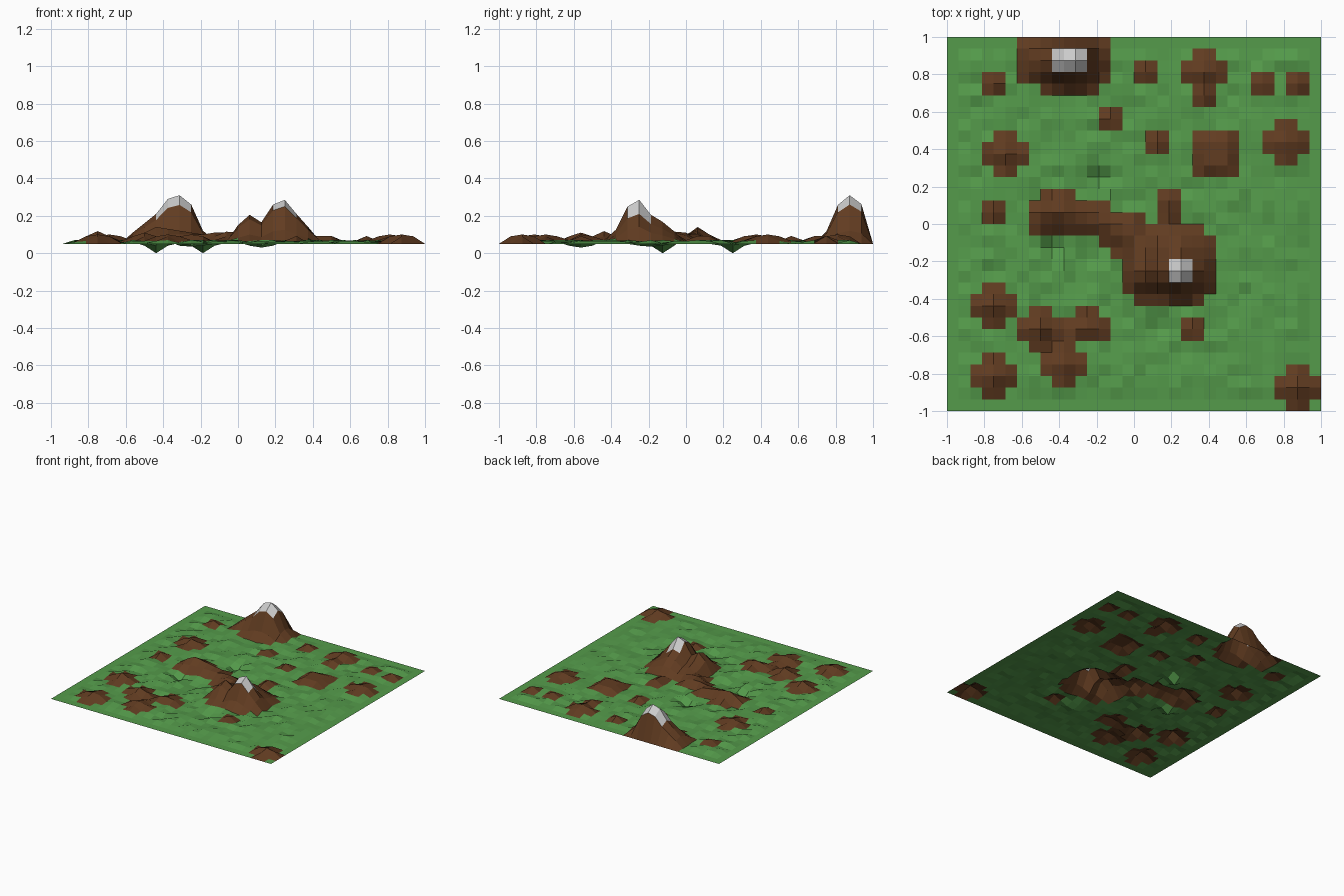
import bpy, bmesh, random

if "Cube" in bpy.data.objects:
    bpy.data.objects.remove(bpy.data.objects["Cube"])

random.seed(7)
N = 16                # half the cells per side
CELL = 1 / N
BASE, ROCK, SNOW = 0.05, 0.085, 0.275


def material(name, rgb):
    m = bpy.data.materials.new(name)
    m.diffuse_color = (*rgb, 1)
    m.use_nodes = True
    m.node_tree.nodes["Principled BSDF"].inputs["Base Color"].default_value = m.diffuse_color
    return m


grass = material("grass", (0.09, 0.33, 0.07))
rock = material("rock", (0.12, 0.045, 0.015))
snow = material("snow", (0.8, 0.8, 0.8))

# Gentle rolling grassland, flat at the border
z = {(i, j): BASE for i in range(-N, N + 1) for j in range(-N, N + 1)}
for i in range(-N + 2, N - 1):
    for j in range(-N + 2, N - 1):
        z[i, j] = BASE + random.choice((0, 0.005, 0.01, 0.015, 0.02))


def lift(i, j, h):
    if abs(i) < N and abs(j) < N:
        z[i, j] = max(z[i, j], h)


# Small single-vertex hills
for i, j in [(-12, 12), (1, 13), (6, 11), (11, 12), (14, 12), (-2, 9), (2, 7),
             (-12, 1), (5, -9), (3, 2), (3, 1)]:
    lift(i, j, 0.092)

# Wider hills, cross shaped
for i, j, h in [(6, 13, .1), (-11, 6, .1), (13, 7, .1), (-12, -7, .118),
                (-8, -9, .11), (-4, -9, .1), (-6, -12, .1), (-12, -13, .1),
                (14, -14, .1)]:
    lift(i, j, h)
    for di, dj in ((1, 0), (-1, 0), (0, 1), (0, -1)):
        if (i + di, j + dj) != (-4, -10):
            lift(i + di, j + dj, 0.09)

# Square plateau
for i in (6, 7, 8):
    for j in (5, 6, 7):
        lift(i, j, 0.092)

# Ridge running from the left into the middle mountain
for j, first, heights in [(2, -7, (.1, .1)),
                          (1, -8, (.11, .14, .13, .12, .11, .1)),
                          (0, -8, (.09, .095, .1, .1, .1, .1, .11, .11, .095)),
                          (-1, -2, (.09, .115, .11)),
                          (-2, -1, (.09, .1))]:
    for k, h in enumerate(heights):
        lift(first + k, j, h)


# Mountains: a profile along x, scaled row by row along y
def mountain(first, profile, rows):
    for j, w in rows.items():
        for k, h in enumerate(profile):
            lift(first + k, j, BASE + (h - BASE) * w)


mountain(-9, (.11, .16, .21, .29, .31, .26, .12),
         {12: .25, 13: .8, 14: 1, 15: .82})
mountain(0, (.15, .205, .165, .26, .285, .21, .14),
         {-6: .32, -5: .85, -4: 1, -3: .66, -2: .5, -1: .28})

# Hollows
for i, j, depth in [(-7, -2, 0), (-3, 4, 0), (2, -9, .03), (-4, -3, .035)]:
    z[i, j] = depth
    for di, dj in ((1, 0), (-1, 0), (0, 1), (0, -1)):
        p = i + di, j + dj
        if z[p] < ROCK:
            z[p] = min(z[p], BASE - 0.01)

# Terrain surface
bm = bmesh.new()
v = {p: bm.verts.new((p[0] * CELL, p[1] * CELL, h)) for p, h in z.items()}
for i in range(-N, N):
    for j in range(-N, N):
        f = bm.faces.new((v[i, j], v[i + 1, j], v[i + 1, j + 1], v[i, j + 1]))
        top = max(c.co.z for c in f.verts)
        f.material_index = 2 if top > SNOW else 1 if top > ROCK else 0
mesh = bpy.data.meshes.new("terrain")
bm.to_mesh(mesh)
bm.free()
for m in (grass, rock, snow):
    mesh.materials.append(m)
bpy.context.collection.objects.link(bpy.data.objects.new("terrain", mesh))
